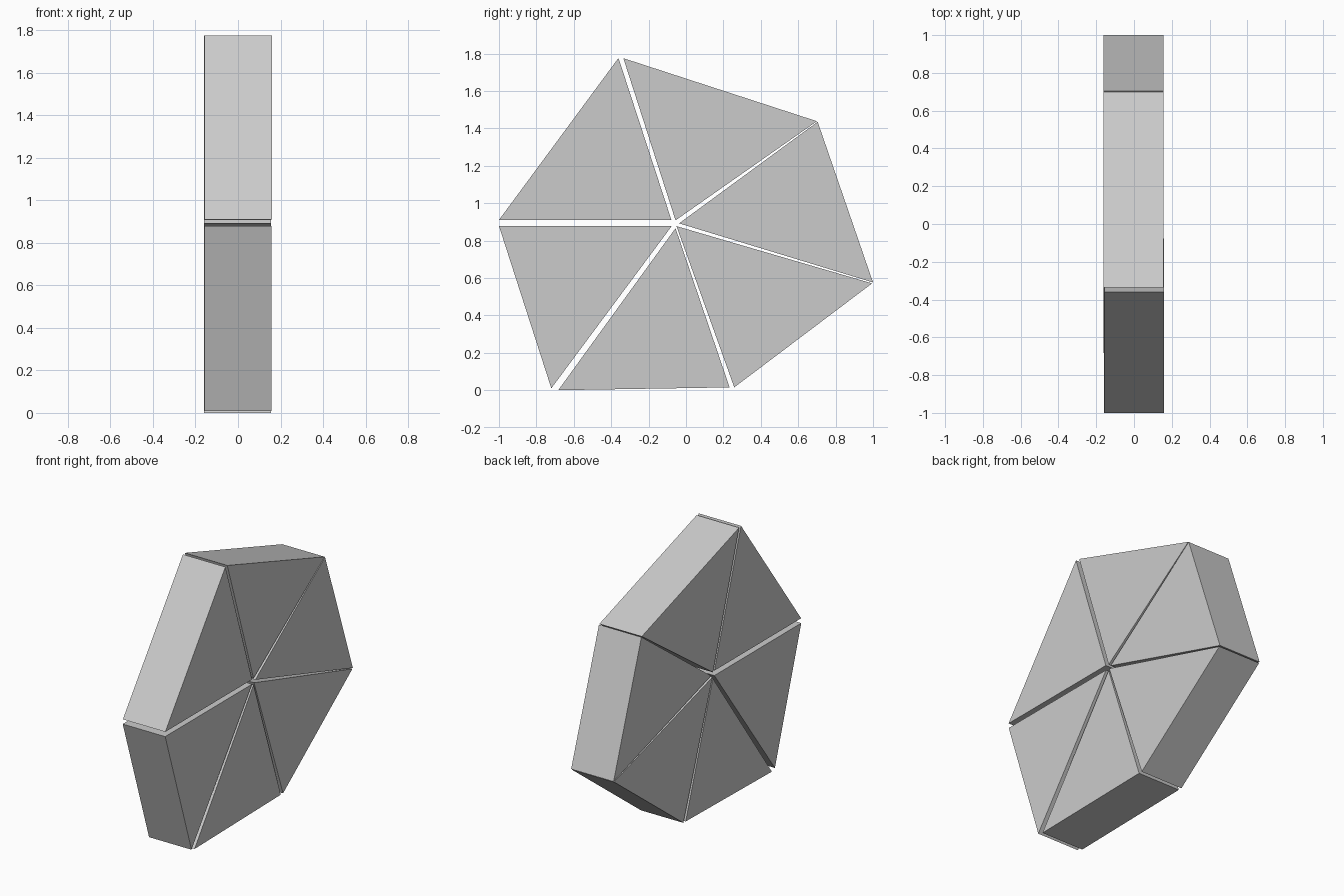
import bpy

if "Cube" in bpy.data.objects:
    bpy.data.objects.remove(bpy.data.objects["Cube"])

HALF_DEPTH = 0.158

# Each wedge: name, small x shift, three (y, z) corners with the inner tip last
WEDGES = [
    ("upper_left_wedge", 0.001, [(-1.0, 0.91), (-0.361, 1.776), (-0.078, 0.91)]),
    ("top_wedge", -0.003, [(-0.335, 1.775), (0.70, 1.438), (-0.056, 0.908)]),
    ("upper_right_wedge", -0.003, [(0.704, 1.435), (1.0, 0.576), (-0.037, 0.892)]),
    ("lower_right_wedge", -0.003, [(0.995, 0.571), (0.258, 0.015), (-0.051, 0.877)]),
    ("bottom_wedge", -0.003, [(0.233, 0.015), (-0.683, 0.0), (-0.056, 0.866)]),
    ("lower_left_wedge", 0.0, [(-1.0, 0.878), (-0.72, 0.01), (-0.076, 0.878)]),
]


def prism(name, shift, profile):
    """Triangular block extruded along x."""
    verts = [(shift + s * HALF_DEPTH, y, z) for s in (-1, 1) for y, z in profile]
    # profiles run clockwise seen from +x
    faces = [(0, 1, 2), (5, 4, 3)]
    for i in range(3):
        j = (i + 1) % 3
        faces.append((i, i + 3, j + 3, j))
    mesh = bpy.data.meshes.new(name)
    mesh.from_pydata(verts, [], faces)
    mesh.update()
    obj = bpy.data.objects.new(name, mesh)
    bpy.context.collection.objects.link(obj)
    return obj


for name, shift, profile in WEDGES:
    # keep a common winding so normals point outward
    (ay, az), (by, bz), (cy, cz) = profile
    if (by - ay) * (cz - az) - (bz - az) * (cy - ay) > 0:
        profile = profile[::-1]
    prism(name, shift, profile)
